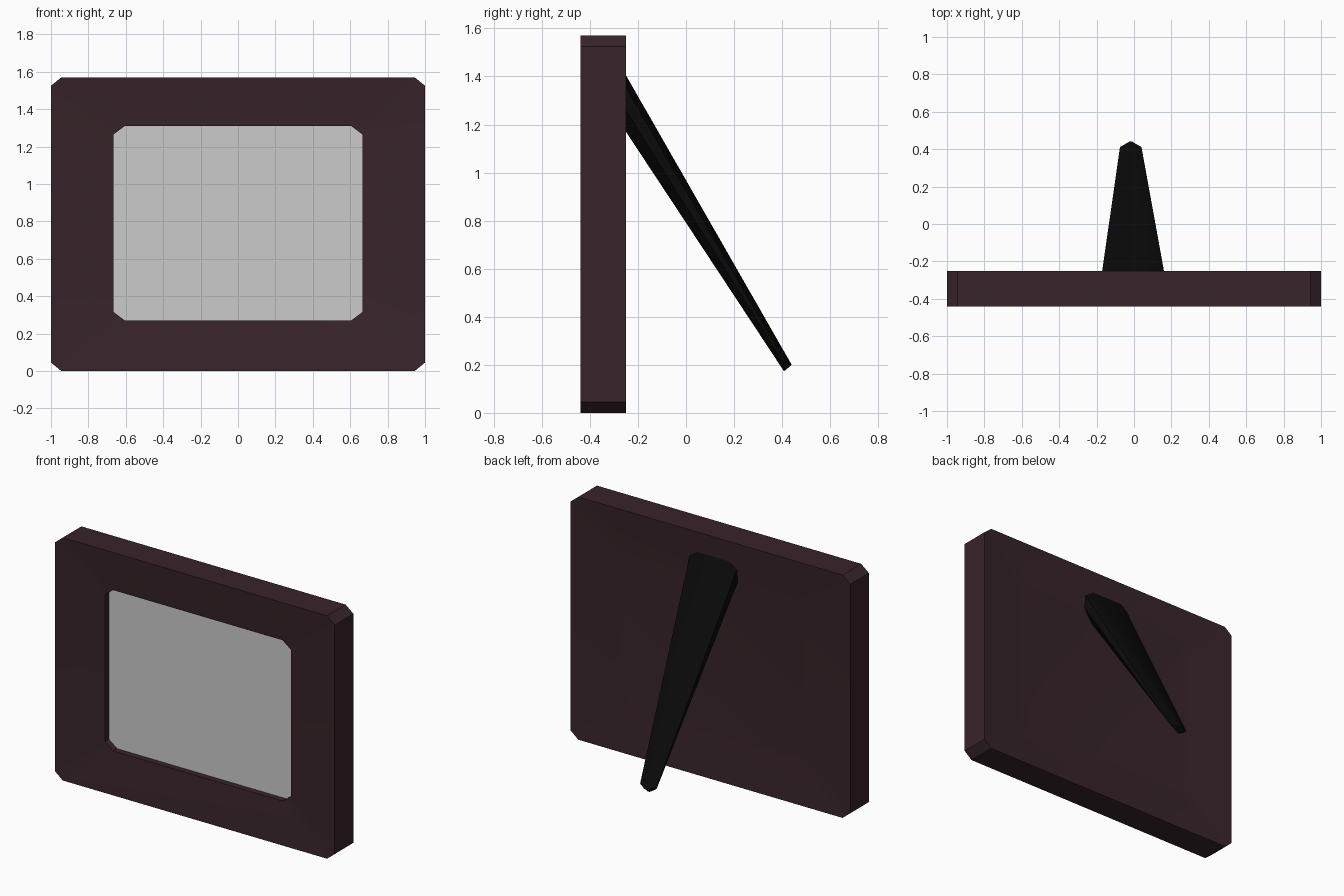
import bpy, bmesh
from mathutils import Vector

if "Cube" in bpy.data.objects:
    bpy.data.objects.remove(bpy.data.objects["Cube"])


def material(name, rgb):
    m = bpy.data.materials.new(name)
    m.diffuse_color = (*rgb, 1)
    m.use_nodes = True
    m.node_tree.nodes["Principled BSDF"].inputs["Base Color"].default_value = m.diffuse_color
    return m


def finish(name, bm, mat=None, smooth=None):
    me = bpy.data.meshes.new(name)
    bm.to_mesh(me)
    bm.free()
    if mat:
        me.materials.append(mat)
    ob = bpy.data.objects.new(name, me)
    bpy.context.collection.objects.link(ob)
    if smooth:
        bpy.ops.object.select_all(action='DESELECT')
        bpy.context.view_layer.objects.active = ob
        ob.select_set(True)
        bpy.ops.object.shade_smooth_by_angle(angle=smooth)
    return ob


def octagon(w, z0, z1, cx, low, high):
    """Rectangle outline in x/z with chamfered corners."""
    return [(-w + cx, z0), (w - cx, z0), (w, z0 + low), (w, z1 - high),
            (w - cx, z1), (-w + cx, z1), (-w, z1 - high), (-w, z0 + low)]


def ring(bm, pts):
    return [bm.verts.new(p) for p in pts]


def bridge(bm, a, b):
    n = len(a)
    for i in range(n):
        j = (i + 1) % n
        bm.faces.new((a[i], a[j], b[j], b[i]))


wood = material("dark_wood", (0.0395, 0.0176, 0.0232))
black = material("black", (0.003, 0.003, 0.003))

FRONT, BACK, DISH, PANEL = -0.44, -0.25, 0.03, -0.37
outer = octagon(1.0, 0.0, 1.57, 0.055, 0.045, 0.045)
inner = octagon(0.665, 0.27, 1.31, 0.06, 0.045, 0.045)

# Frame: border slopes gently inwards on both sides, opening at the front
bm = bmesh.new()
rings = [ring(bm, [(x, y, z) for x, z in prof]) for prof, y in
         ((inner, BACK - DISH), (outer, BACK), (outer, FRONT),
          (inner, FRONT + DISH), (inner, PANEL))]
for a, b in zip(rings, rings[1:]):
    bridge(bm, a, b)
bm.faces.new(rings[0])
bmesh.ops.recalc_face_normals(bm, faces=bm.faces)
finish("frame", bm, wood, 0.52)

# Picture panel at the bottom of the recess, facing the front
bm = bmesh.new()
bm.faces.new(ring(bm, [(x, PANEL, z) for x, z in inner]))
finish("picture_panel", bm)

# Easel leg: chamfered section tapering to a narrow tip, rooted in the back
bm = bmesh.new()
top = [Vector((x - 0.005, BACK, z))
       for x, z in octagon(0.165, 1.17, 1.405, 0.055, 0.09, 0.05)]
levels = [(0.008, 0.408, 0.173), (0.0575, 0.408, 0.205),
          (0.0575, 0.411, 0.213), (0.008, 0.44, 0.2)]
half = [(x - 0.0175, y, z) for x, y, z in levels]
mirrored = [(-x - 0.0175, y, z) for x, y, z in reversed(levels)]
tip = [Vector(p) for p in [mirrored[-1]] + half + mirrored[:-1]]
root = ring(bm, [a + (a - b) * 0.05 for a, b in zip(top, tip)])
end = ring(bm, tip)
bridge(bm, root, end)
bm.faces.new(root)
bm.faces.new(end)
bmesh.ops.recalc_face_normals(bm, faces=bm.faces)
finish("easel_leg", bm, black, 0.7)
